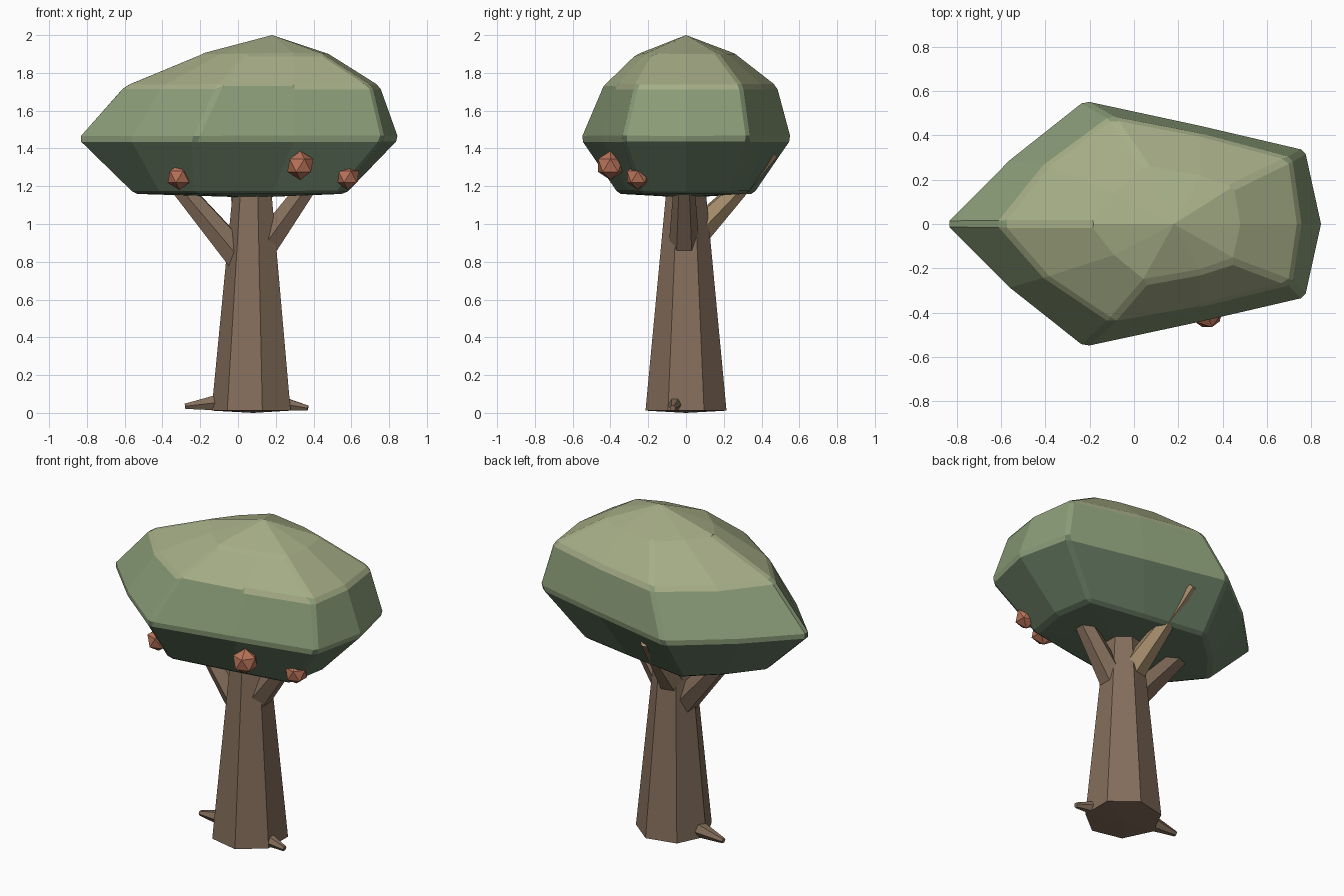
import bpy, bmesh, math
from mathutils import Vector

if "Cube" in bpy.data.objects:
    bpy.data.objects.remove(bpy.data.objects["Cube"])


def material(name, rgb):
    m = bpy.data.materials.new(name)
    m.diffuse_color = (*rgb, 1)
    m.use_nodes = True
    m.node_tree.nodes["Principled BSDF"].inputs["Base Color"].default_value = m.diffuse_color
    return m


BARK = material("bark", (0.23, 0.155, 0.105))
PALE_BARK = material("pale_bark", (0.36, 0.25, 0.14))
LEAF_LOW = material("leaf_low", (0.13, 0.19, 0.12))
LEAF_MID = material("leaf_mid", (0.26, 0.34, 0.19))
LEAF_TOP = material("leaf_top", (0.38, 0.42, 0.24))
FRUIT = material("fruit", (0.48, 0.17, 0.10))


def finish(bm, name, mats):
    bmesh.ops.recalc_face_normals(bm, faces=bm.faces)
    me = bpy.data.meshes.new(name)
    bm.to_mesh(me)
    bm.free()
    for m in mats:
        me.materials.append(m)
    ob = bpy.data.objects.new(name, me)
    bpy.context.collection.objects.link(ob)
    return ob


def loft(bm, rings, bottom, top):
    """Join rings of points, closing each end with a fan to a centre point."""
    loops = [[bm.verts.new(p) for p in ring] for ring in rings]
    n = len(loops[0])
    b, t = bm.verts.new(bottom), bm.verts.new(top)
    for i in range(n):
        j = (i + 1) % n
        for lo, hi in zip(loops, loops[1:]):
            bm.faces.new((lo[i], lo[j], hi[j], hi[i]))
        bm.faces.new((b, loops[0][j], loops[0][i]))
        bm.faces.new((t, loops[-1][i], loops[-1][j]))


def limb(name, start, end, r1, r2, mat=BARK, sides=6):
    """Tapered faceted limb between two points."""
    a, b = Vector(start), Vector(end)
    rot = (b - a).to_track_quat('Z', 'Y')
    rings = [[c + rot @ Vector((r * math.cos(k * math.tau / sides),
                                r * math.sin(k * math.tau / sides), 0))
              for k in range(sides)] for c, r in ((a, r1), (b, r2))]
    bm = bmesh.new()
    loft(bm, rings, a, b)
    return finish(bm, name, [mat])


# trunk: seven-sided taper with a slightly domed underside
bm = bmesh.new()
rings = [[(0.08 + r * math.cos(math.pi + k * math.tau / 7),
           r * math.sin(math.pi + k * math.tau / 7), z) for k in range(7)]
         for z, r in ((0.012, 0.22), (1.25, 0.10))]
loft(bm, rings, (0.08, 0, 0), (0.08, 0, 1.25))
finish(bm, "trunk", [BARK])

# branches
limb("left_branch", (0.03, 0.0, 0.80), (-0.37, 0.03, 1.27), 0.085, 0.05)
limb("right_branch", (0.15, -0.01, 0.90), (0.42, -0.01, 1.27), 0.08, 0.05)
limb("back_branch", (0.07, 0.02, 0.92), (-0.04, 0.465, 1.37), 0.085, 0.025, PALE_BARK)

# roots
limb("left_root", (-0.04, 0.01, 0.062), (-0.28, 0.03, 0.035), 0.06, 0.016)
limb("right_root", (0.18, -0.05, 0.058), (0.37, -0.07, 0.025), 0.052, 0.016)

# canopy: half outlines (x, depth) at each height, mirrored front to back
levels = [
    (1.16, 1.0, [(-0.56, 0), (-0.41, 0.19), (-0.22, 0.36), (0.18, 0.30), (0.53, 0.24), (0.57, 0)]),
    (1.45, 1.0, [(-0.86, 0), (-0.57, 0.29), (-0.23, 0.56), (0.30, 0.445), (0.775, 0.335), (0.85, 0)]),
    (1.73, 1.1, [(-0.61, 0), (-0.40, 0.24), (-0.10, 0.44), (0.30, 0.37), (0.71, 0.27), (0.75, 0)]),
    (1.90, 1.0, [(-0.20, 0), (-0.09, 0.14), (0.05, 0.265), (0.30, 0.22), (0.45, 0.17), (0.48, 0)]),
]
rings = []
for z, back, half in levels:
    ring = [(x, -d, z) for x, d in half]
    ring += [(x, d * back, z) for x, d in half[-2:0:-1]]
    rings.append(ring)
bm = bmesh.new()
loft(bm, rings, (0.08, 0, 1.14), (0.18, 0, 2.0))
for f in bm.faces:
    z = f.calc_center_median().z
    f.material_index = 0 if z < 1.45 else 1 if z < 1.73 else 2
canopy = finish(bm, "canopy", [LEAF_LOW, LEAF_MID, LEAF_TOP])
bev = canopy.modifiers.new("bevel", 'BEVEL')
bev.width = 0.018
bev.segments = 1
bev.limit_method = 'ANGLE'
bev.angle_limit = math.radians(25)

# fruits
for i, (x, y, z, r) in enumerate([(-0.31, -0.34, 1.25, 0.07),
                                  (0.33, -0.40, 1.31, 0.077),
                                  (0.58, -0.255, 1.25, 0.068)]):
    bm = bmesh.new()
    bmesh.ops.create_icosphere(bm, subdivisions=1, radius=r)
    finish(bm, f"fruit_{i + 1}", [FRUIT]).location = (x, y, z)
